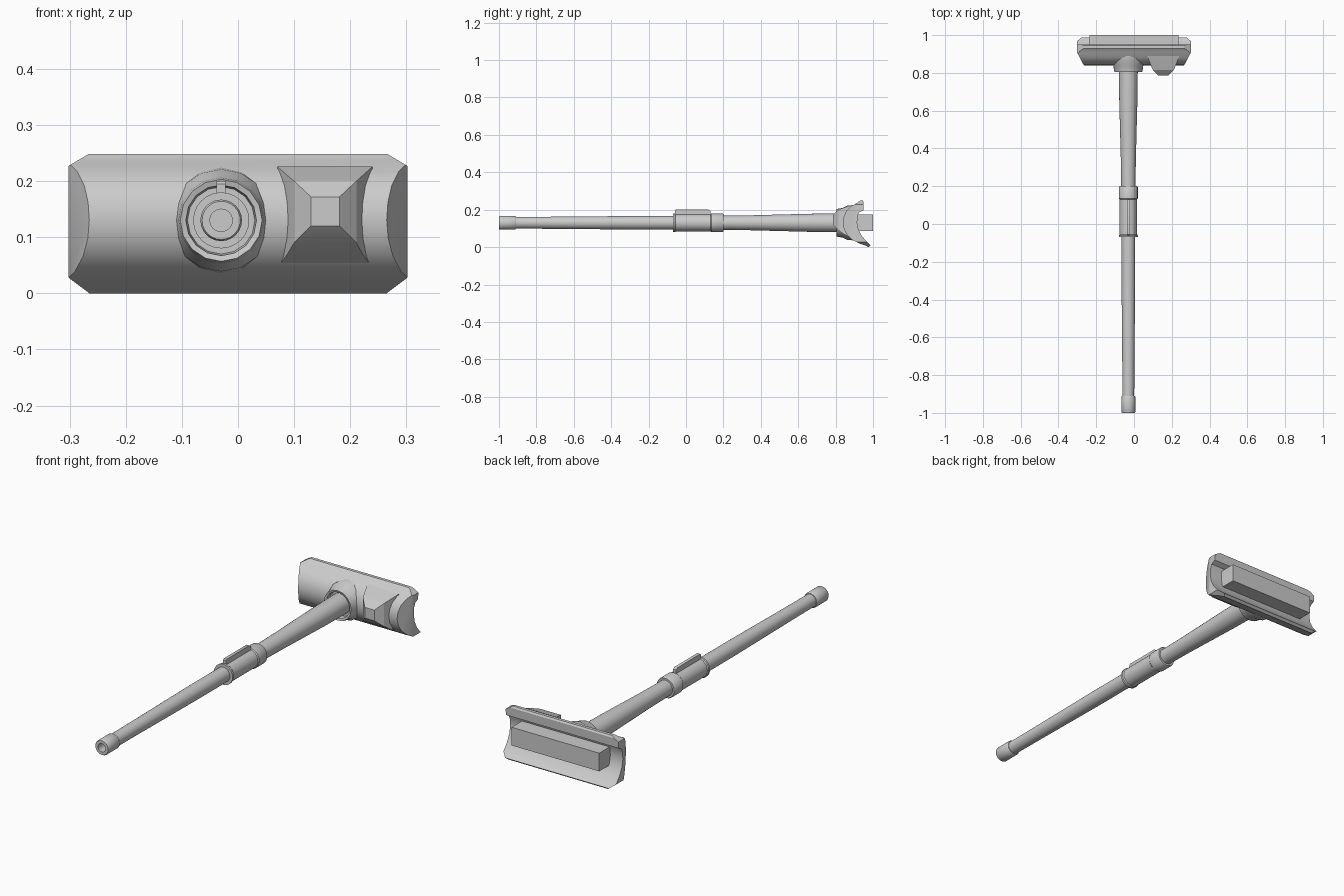
import bpy, bmesh, math
from mathutils import Vector

if "Cube" in bpy.data.objects:
    bpy.data.objects.remove(bpy.data.objects["Cube"])

AX, AZ = -0.03, 0.13  # handle axis

grey = bpy.data.materials.new("plain_grey")
grey.diffuse_color = (0.6, 0.6, 0.6, 1)
grey.use_nodes = True
grey.node_tree.nodes["Principled BSDF"].inputs["Base Color"].default_value = grey.diffuse_color


def finish(name, bm, angle=35):
    bmesh.ops.recalc_face_normals(bm, faces=bm.faces)
    me = bpy.data.meshes.new(name)
    bm.to_mesh(me)
    bm.free()
    me.materials.append(grey)
    ob = bpy.data.objects.new(name, me)
    bpy.context.collection.objects.link(ob)
    bpy.ops.object.select_all(action='DESELECT')
    ob.select_set(True)
    bpy.context.view_layer.objects.active = ob
    bpy.ops.object.shade_smooth_by_angle(angle=math.radians(angle))
    return ob


def loft(name, rings, angle=35):
    """Skin a list of equal-length closed rings and cap both ends."""
    bm = bmesh.new()
    rows = [[bm.verts.new(p) for p in r] for r in rings]
    n = len(rows[0])
    for a, b in zip(rows, rows[1:]):
        for i in range(n):
            j = (i + 1) % n
            bm.faces.new((a[i], a[j], b[j], b[i]))
    bm.faces.new(rows[0])
    bm.faces.new(rows[-1])
    return finish(name, bm, angle)


def lathe(name, profile, sides=24):
    """Turn (y, radius) pairs around the handle axis."""
    rings = []
    for y, r in profile:
        rings.append([(AX + r * math.sin(math.tau * i / sides), y,
                       AZ + r * math.cos(math.tau * i / sides)) for i in range(sides)])
    return loft(name, rings)


def rect(x0, x1, z0, z1, y):
    return [(x0, y, z0), (x1, y, z0), (x1, y, z1), (x0, y, z1)]


# Handle: hollow end grip, lower pole, upper pole
lathe("end_grip", [(-0.95, 0.020), (-1.0, 0.020), (-1.0, 0.034), (-0.995, 0.037),
                   (-0.915, 0.037), (-0.91, 0.034), (-0.91, 0.028)])
lathe("lower_pole", [(-0.93, 0.031), (-0.75, 0.032), (-0.3, 0.036), (-0.04, 0.036)])
lathe("upper_pole", [(0.15, 0.038), (0.22, 0.038), (0.35, 0.040), (0.5, 0.044),
                     (0.65, 0.048), (0.81, 0.050), (0.87, 0.050)])

# Locking sleeve with end rings and thumb rib
lathe("sleeve", [(-0.07, 0.036), (-0.07, 0.050), (-0.06, 0.050), (-0.055, 0.046),
                 (0.13, 0.046), (0.135, 0.050), (0.195, 0.050), (0.2, 0.047), (0.2, 0.036)])
loft("thumb_rib", [rect(AX - 0.008, AX + 0.008, 0.16, z, y) for y, z in
                   [(-0.06, 0.195), (-0.055, 0.2), (0.12, 0.2), (0.13, 0.193)]])

# Faceted socket joining handle and head
lathe("socket", [(0.83, 0.050), (0.83, 0.060), (0.808, 0.063), (0.805, 0.073),
                 (0.815, 0.076), (0.838, 0.079), (0.86, 0.091), (0.89, 0.094)], 16)

# Head shell: C-shaped profile (y, z) run along x, then corners cut
shell = [(0.93, 0.248), (0.915, 0.236), (0.88, 0.217), (0.856, 0.192), (0.843, 0.162),
         (0.839, 0.13), (0.844, 0.098), (0.860, 0.066), (0.888, 0.039), (0.925, 0.02),
         (0.96, 0.008), (0.975, 0.0), (0.987, 0.01), (0.965, 0.030), (0.94, 0.06),
         (0.922, 0.095), (0.915, 0.13), (0.917, 0.165), (0.925, 0.185), (0.948, 0.197),
         (0.95, 0.24), (0.945, 0.248)]
bm = bmesh.new()
base = bm.faces.new([bm.verts.new((-0.302, y, z)) for y, z in shell])
new = bmesh.ops.extrude_face_region(bm, geom=[base])["geom"]
bmesh.ops.translate(bm, vec=(0.604, 0, 0), verts=[v for v in new if isinstance(v, bmesh.types.BMVert)])
bmesh.ops.recalc_face_normals(bm, faces=bm.faces)
for s in (-1, 1):
    for point, normal in [((0.265, 0.839, 0), (0.07, -0.037, 0)),
                          ((0.265, 0, 0.249), (0.022, 0, 0.037)),
                          ((0.265, 0, 0.0), (0.028, 0, -0.037))]:
        p = Vector((s * point[0], point[1], point[2]))
        n = Vector((s * normal[0], normal[1], normal[2]))
        cut = bmesh.ops.bisect_plane(bm, geom=bm.verts[:] + bm.edges[:] + bm.faces[:],
                                     plane_co=p, plane_no=n, clear_outer=True)
        rim = [e for e in bm.edges if e.is_boundary]
        bmesh.ops.holes_fill(bm, edges=rim, sides=0)
finish("head_shell", bm, 30)

# Four-sided stepped boss on the front of the head
loft("front_boss", [rect(0.13, 0.181, 0.12, 0.172, 0.785),
                    rect(0.10, 0.211, 0.09, 0.200, 0.815),
                    rect(0.088, 0.222, 0.07, 0.210, 0.842),
                    rect(0.07, 0.240, 0.045, 0.226, 0.89)], 20)

# Cleaning bar in the back channel
loft("back_bar", [rect(-0.235, 0.235, 0.087, 0.175, y) for y in (0.90, 1.0)])
